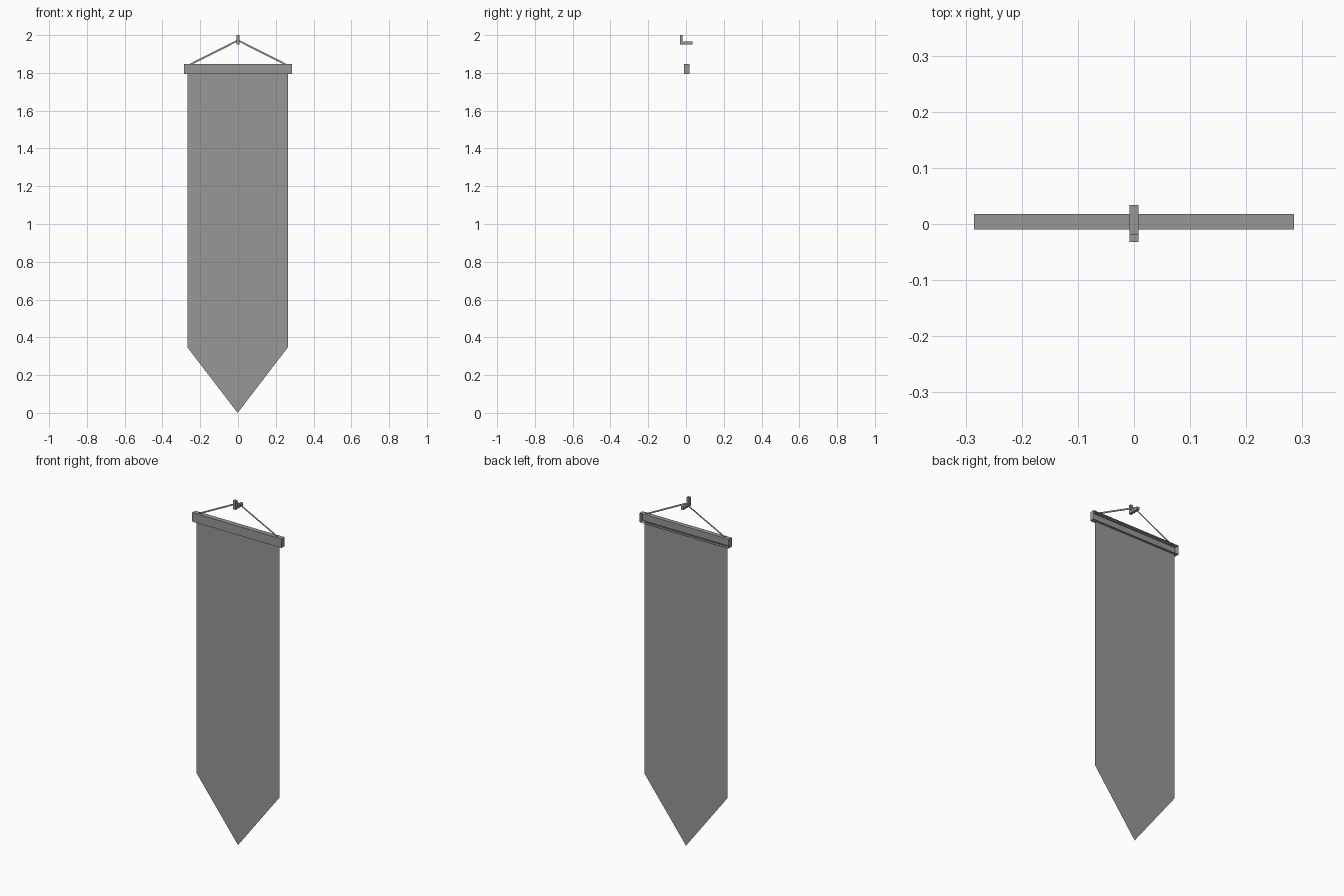
import bpy, bmesh

if "Cube" in bpy.data.objects:
    bpy.data.objects.remove(bpy.data.objects["Cube"])

dark = bpy.data.materials.new("dark_grey")
dark.diffuse_color = (0.31, 0.31, 0.31, 1)
dark.use_nodes = True
dark.node_tree.nodes["Principled BSDF"].inputs["Base Color"].default_value = dark.diffuse_color


def make(name, verts, faces):
    me = bpy.data.meshes.new(name)
    me.from_pydata(verts, [], faces)
    me.update()
    me.materials.append(dark)
    ob = bpy.data.objects.new(name, me)
    bpy.context.collection.objects.link(ob)
    return ob


def sheet(name, outline, y):
    # flat polygon in the x-z plane
    return make(name, [(x, y, z) for x, z in outline], [list(range(len(outline)))])


def prism(name, outline, x0, x1, open_edges=()):
    # y-z outline extruded along x, optionally leaving some sides open
    n = len(outline)
    verts = [(x, y, z) for x in (x0, x1) for y, z in outline]
    faces = [list(range(n)), list(range(n, 2 * n))]
    faces += [[i, (i + 1) % n, n + (i + 1) % n, n + i]
              for i in range(n) if i not in open_edges]
    ob = make(name, verts, faces)
    bm = bmesh.new()
    bm.from_mesh(ob.data)
    bmesh.ops.recalc_face_normals(bm, faces=bm.faces)
    bm.to_mesh(ob.data)
    bm.free()
    return ob


# pointed cloth hanging from the bar
sheet("banner_cloth", [(-0.268, 1.80), (-0.268, 0.347), (-0.002, 0),
                       (0.264, 0.347), (0.264, 1.80)], 0.003)

# hanging bar, a channel open at the back
prism("hanging_bar", [(-0.01, 1.795), (0.018, 1.795), (0.018, 1.847), (-0.01, 1.847)],
      -0.285, 0.285, open_edges=(1,))

# flat cord strips from the bar up to the hook
for side, s in (("left", -1), ("right", 1)):
    pts = [(s * 0.262, 1.845), (s * 0.242, 1.845), (0, 1.967), (0, 1.977)]
    sheet("cord_" + side, pts if s < 0 else pts[::-1], 0.003)

# L-shaped wall hook
prism("hook", [(-0.032, 1.949), (0.034, 1.949), (0.034, 1.965),
               (-0.018, 1.965), (-0.018, 2.0), (-0.032, 2.0)], -0.008, 0.008)
